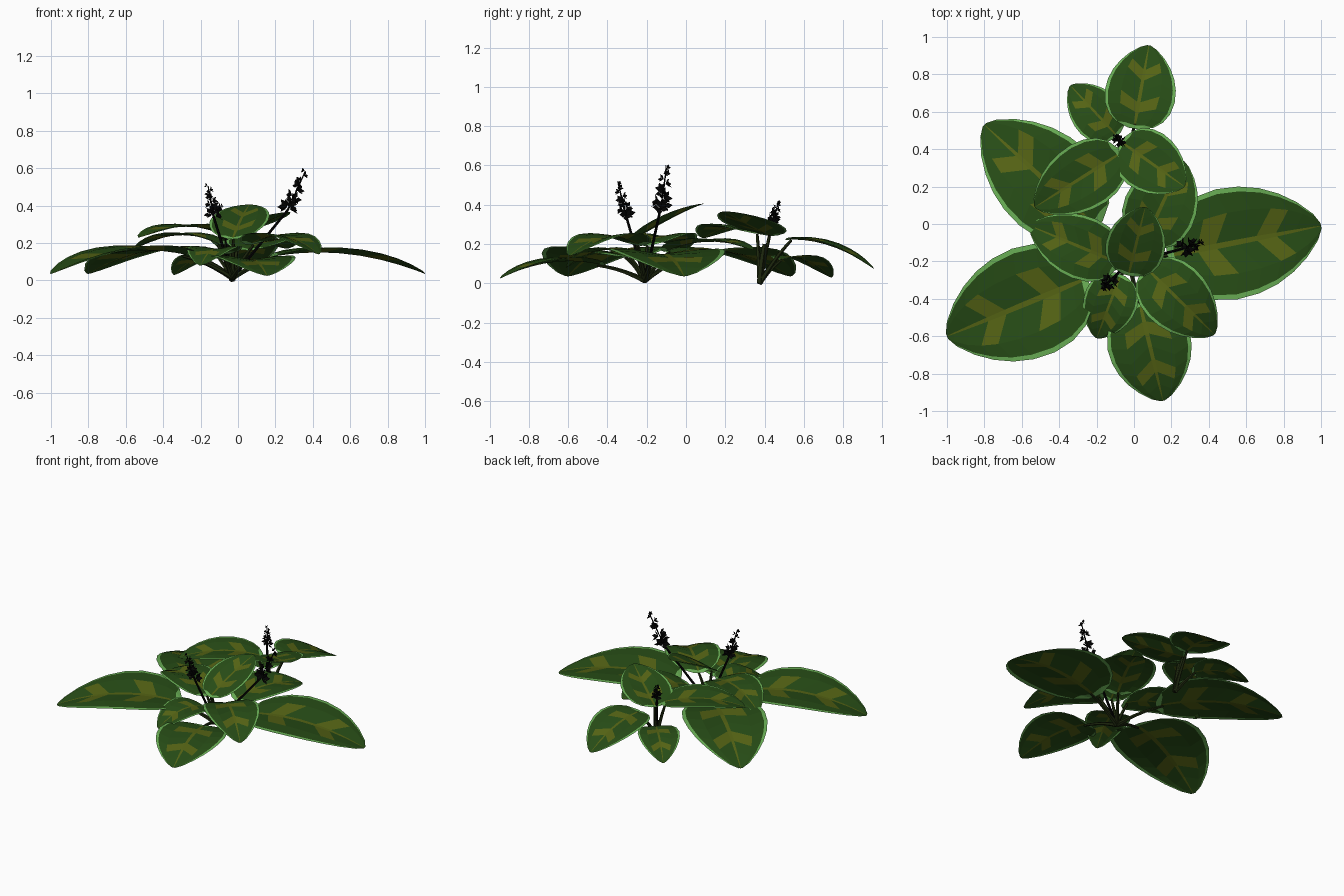
import bpy, bmesh, math, random
from mathutils import Vector

if "Cube" in bpy.data.objects:
    bpy.data.objects.remove(bpy.data.objects["Cube"])

random.seed(4)

def material(name, rgb):
    m = bpy.data.materials.new(name)
    m.diffuse_color = (*rgb, 1)
    m.use_nodes = True
    m.node_tree.nodes["Principled BSDF"].inputs["Base Color"].default_value = m.diffuse_color
    return m

GREEN = material("leaf_green", (0.02, 0.072, 0.008))
RIM = material("leaf_rim", (0.14, 0.42, 0.09))
VEIN = material("leaf_vein", (0.09, 0.125, 0.007))
STEM = material("stem_green", (0.012, 0.02, 0.004))
DARK = material("flower_dark", (0.001, 0.001, 0.001))

def make_object(name, bm, mats):
    me = bpy.data.meshes.new(name)
    bm.to_mesh(me)
    bm.free()
    for m in mats:
        me.materials.append(m)
    ob = bpy.data.objects.new(name, me)
    bpy.context.collection.objects.link(ob)
    return ob

def tube(bm, pts, radii, sides=5):
    rings = []
    for i, p in enumerate(pts):
        d = (pts[min(i + 1, len(pts) - 1)] - pts[max(i - 1, 0)]).normalized()
        a = d.cross(Vector((0.31, 0.2, 1) if abs(d.z) < 0.9 else (1, 0, 0))).normalized()
        b = d.cross(a)
        rings.append([bm.verts.new(p + radii[i] * (a * math.cos(k * math.tau / sides)
                      + b * math.sin(k * math.tau / sides))) for k in range(sides)])
    for r, q in zip(rings, rings[1:]):
        for k in range(sides):
            bm.faces.new((r[k], r[(k + 1) % sides], q[(k + 1) % sides], q[k]))
    bm.faces.new(rings[0][::-1])
    bm.faces.new(rings[-1])

def bezier(a, b, c, n=5):
    return [a * (1 - t) ** 2 + b * 2 * t * (1 - t) + c * t * t for t in (i / n for i in range(n + 1))]

# Leaf outline (position along, half width) and positions across
OUTLINE = [(0, .18), (.04, .54), (.10, .77), (.19, .93), (.31, 1), (.44, .97),
           (.57, .87), (.70, .71), (.83, .50), (.95, .24), (1, .05)]
ACROSS = [-1, -.91, -.55, -.05, .05, .55, .91, 1]

def leaf(name, root, base, tip, width, zs, fold=.25):
    bm = bmesh.new()
    b, f = Vector((*base, 0)), Vector((*tip, 0)) - Vector((*base, 0))
    side = Vector((-f.y, f.x, 0)).normalized()
    zb, zm, zt = zs
    zc = 2 * zm - (zb + zt) / 2
    rows = []
    for t, w in OUTLINE:
        row = []
        for u in ACROSS:
            slant = .14 * abs(u) / .55 if abs(u) < .6 else .09
            s = t + slant * math.sin(math.pi * t)
            z = zb * (1 - s) ** 2 + 2 * zc * s * (1 - s) + zt * s * s
            h = fold * (abs(u) - .6 * u * u) * w * width / 2
            row.append(bm.verts.new(b + f * s + side * (u * w * width / 2) + Vector((0, 0, z + h))))
        rows.append(row)
    last = len(ACROSS) - 2
    for i in range(len(rows) - 1):
        for j in range(last + 1):
            face = bm.faces.new((rows[i][j], rows[i + 1][j], rows[i + 1][j + 1], rows[i][j + 1]))
            if j in (0, last) or i == 0:
                face.material_index = 1
            elif j == 3 or (j in (2, 4) and i in (3, 6)):
                face.material_index = 2
    make_object(name, bm, [GREEN, RIM, VEIN])
    # Stalk from the plant's root to the blade
    bm = bmesh.new()
    r, e = Vector(root), b + f * .06 + Vector((0, 0, zb))
    mid = (r + e) / 2 + Vector((0, 0, .1 * (e - r).length))
    tube(bm, bezier(r, mid, e), [.014, .013, .011, .010, .009, .007])
    make_object(name + "_stalk", bm, [STEM])

def flower_spike(name, root, start, top, size):
    bm = bmesh.new()
    r, s, t = Vector(root), Vector(start), Vector(top)
    tube(bm, [r, (r + s) / 2, s, (s + t) / 2, t], [.010, .008, .007, .005, .003])
    n = 10
    for i in range(n):
        k = (i / (n - 1)) ** 1.25
        c = s.lerp(t, k)
        ang = i * 2.4
        out = Vector((math.cos(ang), math.sin(ang), .35)).normalized()
        sz = size * (1 - .6 * k)
        c = c + out * sz * .8
        a = out.cross(Vector((0, 0, 1))).normalized()
        b = out.cross(a)
        # Five little petals per floret
        for p in range(5):
            q = p * math.tau / 5 + random.random() * .4
            d = a * math.cos(q) + b * math.sin(q)
            e = out.cross(d)
            v = [c - out * sz * .5, c + (d * .5 + e * .35) * sz,
                 c + d * sz * .9 + out * sz * .3, c + (d * .5 - e * .35) * sz]
            bm.faces.new([bm.verts.new(x) for x in v])
    make_object(name, bm, [DARK])

P = (-.03, -.21, 0.012)
Q = (-.03, .375, 0.0)

# Main plant leaves: base, tip, width, heights at base, middle, tip
leaf("large_leaf_right", P, (.18, -.17), (1.0, -.01), .60, (.125, .138, .035))
leaf("large_leaf_left_front", P, (-.25, -.29), (-1.0, -.60), .60, (.13, .15, .035))
leaf("large_leaf_left_back", P, (-.20, -.02), (-.80, .53), .54, (.13, .15, .035))
leaf("front_leaf", P, (.03, -.42), (.155, -.945), .45, (.09, .105, .025))
leaf("back_leaf", P, (.05, -.11), (.26, .34), .39, (.16, .21, .17))
leaf("upper_leaf_left", P, (-.08, -.21), (-.555, -.01), .34, (.19, .24, .17))
leaf("upper_leaf_right", P, (.06, -.23), (.43, -.59), .36, (.19, .235, .14))
leaf("small_leaf_front", P, (-.07, -.27), (-.20, -.61), .29, (.14, .165, .08))
leaf("top_leaf", P, (-.03, -.275), (.06, .09), .32, (.22, .325, .405))

# Back plant leaves
leaf("rear_leaf_back", Q, (0, .51), (.08, .955), .38, (.22, .19, .075))
leaf("rear_leaf_small", Q, (-.09, .47), (-.34, .74), .27, (.12, .12, .03))
leaf("rear_leaf_left", Q, (-.07, .38), (-.53, .09), .36, (.25, .285, .23))
leaf("rear_leaf_front", Q, (-.07, .44), (.27, .20), .33, (.24, .295, .365))

# Short trunk of the back plant
bm = bmesh.new()
tube(bm, [Vector(Q), Vector((-.035, .385, .1)), Vector((-.04, .40, .2))], [.018, .016, .012])
make_object("rear_trunk", bm, [STEM])

# Flower spikes
flower_spike("flower_spike_right", P, (.265, -.13, .375), (.36, -.10, .585), .045)
flower_spike("flower_spike_left", P, (-.13, -.305, .34), (-.16, -.345, .505), .038)
flower_spike("flower_spike_rear", (-.04, .39, .1), (-.08, .44, .31), (-.10, .47, .41), .03)
